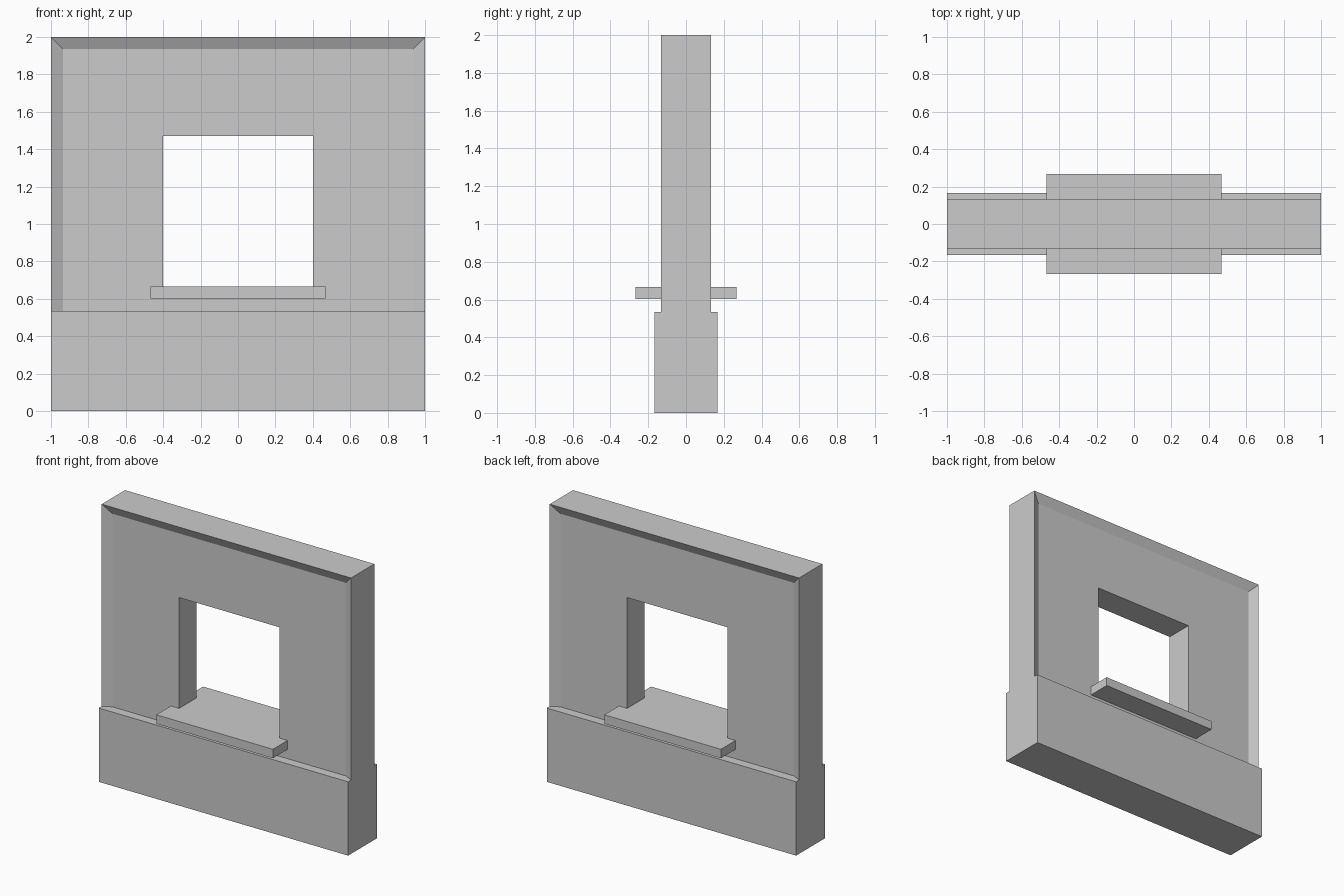
import bpy
import bmesh
from mathutils import Matrix, Vector

cube = bpy.data.objects.get("Cube")
if cube:
    bpy.data.objects.remove(cube, do_unlink=True)

grey = bpy.data.materials.new("plain_grey")
grey.use_nodes = True
colour = (0.6, 0.6, 0.6, 1)
grey.diffuse_color = colour
grey.node_tree.nodes["Principled BSDF"].inputs["Base Color"].default_value = colour

BASE_TOP, WALL_TOP = 0.535, 2.0
SILL_BOTTOM, SILL_TOP = 0.602, 0.667
OPEN_HALF, OPEN_TOP = 0.402, 1.47


def box(bm, width, depth, z0, z1):
    """Add a box centred on x and y between two heights."""
    size = Matrix.Diagonal((width, depth, z1 - z0, 1))
    bmesh.ops.create_cube(bm, matrix=Matrix.Translation((0, 0, (z0 + z1) / 2)) @ size)


def finish(bm, name):
    bmesh.ops.recalc_face_normals(bm, faces=bm.faces)
    mesh = bpy.data.meshes.new(name)
    bm.to_mesh(mesh)
    bm.free()
    mesh.materials.append(grey)
    obj = bpy.data.objects.new(name, mesh)
    bpy.context.collection.objects.link(obj)


# Wall: both large faces sunk with a sloped border on the top and sides
bm = bmesh.new()
box(bm, 2, 0.266, BASE_TOP, WALL_TOP)
panels = [f for f in bm.faces if abs(f.normal.y) > 0.9]
bmesh.ops.inset_individual(bm, faces=panels, thickness=0.065, depth=-0.033)
for panel in panels:
    for v in panel.verts:
        v.co.x = 0.935 if v.co.x > 0 else -0.935
        v.co.z = WALL_TOP - 0.065 if v.co.z > 1.2 else BASE_TOP

# Window opening through both panels, its lower edge hidden in the sill
bmesh.ops.inset_individual(bm, faces=panels, thickness=0.2)
rims = []
for panel in panels:
    for v in panel.verts:
        v.co.x = OPEN_HALF if v.co.x > 0 else -OPEN_HALF
        v.co.z = OPEN_TOP if v.co.z > 1.2 else (SILL_BOTTOM + SILL_TOP) / 2
    rims += panel.edges
bmesh.ops.delete(bm, geom=panels, context="FACES_ONLY")
bmesh.ops.bridge_loops(bm, edges=rims)

# Underside is closed by the base
under = [f for f in bm.faces if all(v.co.z < BASE_TOP + 0.001 for v in f.verts)]
bmesh.ops.delete(bm, geom=under, context="FACES_ONLY")
finish(bm, "wall")

# Thicker base and the sill that passes through the opening
for name, width, depth, z0, z1 in (
    ("wall_base", 2, 0.333, 0, BASE_TOP),
    ("window_sill", 0.935, 0.535, SILL_BOTTOM, SILL_TOP),
):
    bm = bmesh.new()
    box(bm, width, depth, z0, z1)
    finish(bm, name)
